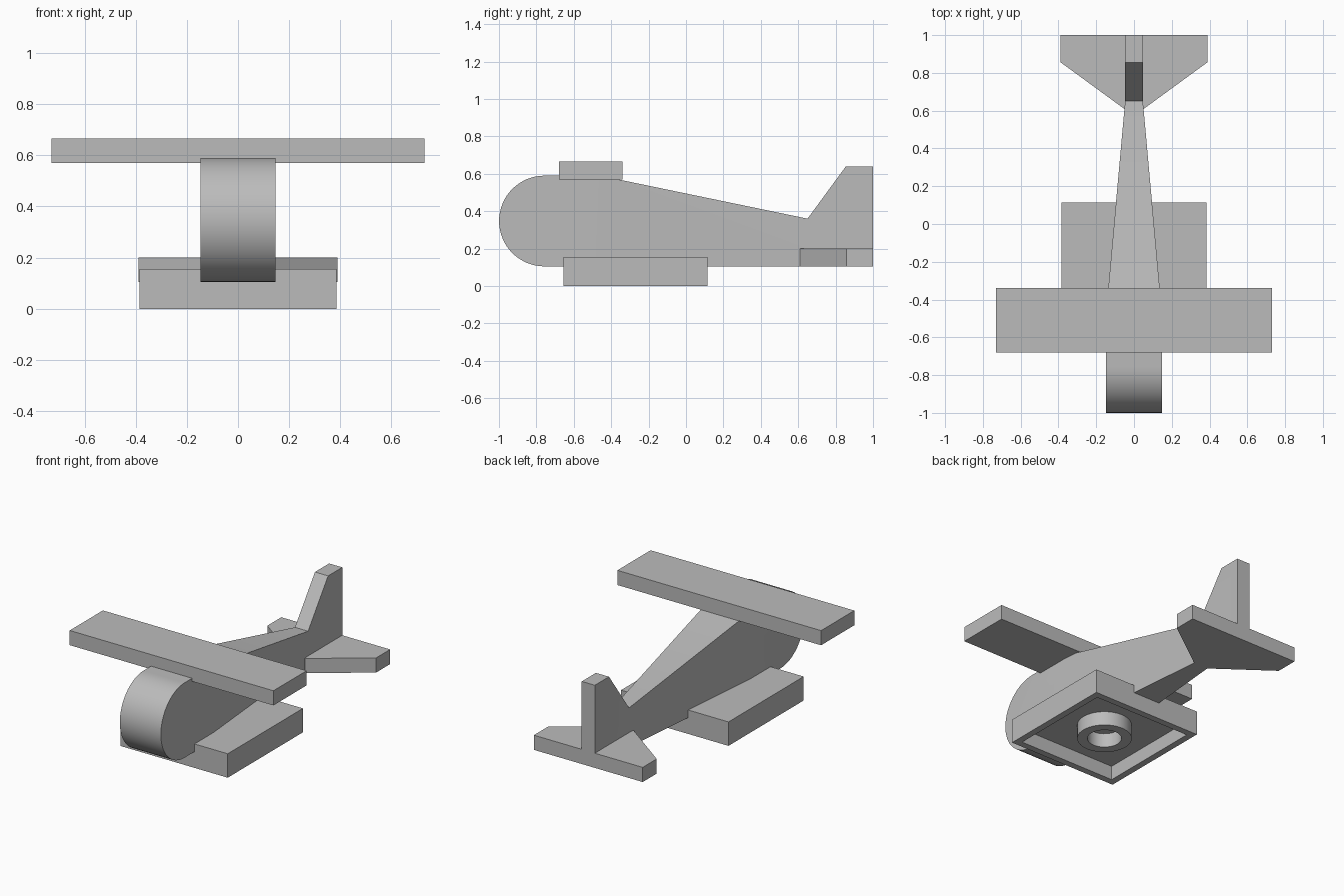
import bpy, bmesh, math
from mathutils import Vector

cube = bpy.data.objects.get("Cube")
if cube:
    bpy.data.objects.remove(cube, do_unlink=True)

grey = bpy.data.materials.new("plain_grey")
grey.use_nodes = True
COLOUR = (0.5, 0.5, 0.5, 1)
grey.diffuse_color = COLOUR
grey.node_tree.nodes["Principled BSDF"].inputs["Base Color"].default_value = COLOUR


def finish(name, bm, smooth=False):
    bmesh.ops.recalc_face_normals(bm, faces=bm.faces)
    mesh = bpy.data.meshes.new(name)
    bm.to_mesh(mesh)
    bm.free()
    obj = bpy.data.objects.new(name, mesh)
    bpy.context.collection.objects.link(obj)
    mesh.materials.append(grey)
    if smooth:
        bpy.ops.object.select_all(action='DESELECT')
        obj.select_set(True)
        bpy.context.view_layer.objects.active = obj
        bpy.ops.object.shade_smooth_by_angle(angle=math.radians(25))
    return obj


def prism(points, depth):
    """Extrude a closed outline of 3D points along a vector."""
    bm = bmesh.new()
    face = bm.faces.new([bm.verts.new(p) for p in points])
    new = bmesh.ops.extrude_face_region(bm, geom=[face])["geom"]
    bmesh.ops.translate(bm, vec=depth, verts=[v for v in new if isinstance(v, bmesh.types.BMVert)])
    return bm


def box(name, x, y0, y1, z0, z1):
    outline = [(-x, y0, z0), (x, y0, z0), (x, y1, z0), (-x, y1, z0)]
    return finish(name, prism(outline, Vector((0, 0, z1 - z0))))


# Fuselage and fin: one side profile with a round nose, tapered towards the tail
BOTTOM, RADIUS, NOSE_Y = 0.105, 0.2425, -0.757
TAPER_START, TAPER_END, WIDE, NARROW = -0.46, 0.65, 0.147, 0.047
profile = []
for i in range(33):
    a = math.pi * (0.5 + i / 32)
    profile.append((NOSE_Y + RADIUS * math.cos(a), BOTTOM + RADIUS + RADIUS * math.sin(a)))
profile += [(1, BOTTOM), (1, 0.64), (0.855, 0.64), (TAPER_END, 0.36), (TAPER_START, 0.59)]
bm = prism([(-1, y, z) for y, z in profile], Vector((2, 0, 0)))
for y in (TAPER_START, TAPER_END):
    bmesh.ops.bisect_plane(bm, geom=bm.verts[:] + bm.edges[:] + bm.faces[:],
                           plane_co=(0, y, 0), plane_no=(0, 1, 0))
for v in bm.verts:
    t = (v.co.y - TAPER_START) / (TAPER_END - TAPER_START)
    v.co.x *= WIDE + (NARROW - WIDE) * min(1, max(0, t))
finish("fuselage", bm, smooth=True)

# Main wing
box("wing", 0.73, -0.68, -0.34, 0.57, 0.665)

# Tailplane with swept front edges
half = [(0.39, 1), (0.39, 0.857), (0.052, 0.61)]
outline = half + [(-x, y) for x, y in reversed(half)]
finish("tailplane", prism([(x, y, BOTTOM) for x, y in outline], Vector((0, 0, 0.095))))

# Base block, hollowed from below
SIDE, MID_Y, TOP, CEILING, WALL = 0.385, -0.27, 0.155, 0.09, 0.06
base = box("base_block", SIDE, MID_Y - SIDE, MID_Y + SIDE, 0, TOP)
bm = bmesh.new()
bm.from_mesh(base.data)
under = min(bm.faces, key=lambda f: f.calc_center_median().z)
bmesh.ops.inset_region(bm, faces=[under], thickness=WALL)
new = bmesh.ops.extrude_face_region(bm, geom=[under])["geom"]
bmesh.ops.translate(bm, vec=(0, 0, CEILING), verts=[v for v in new if isinstance(v, bmesh.types.BMVert)])
if under.is_valid:
    bmesh.ops.delete(bm, geom=[under], context='FACES_ONLY')
bmesh.ops.recalc_face_normals(bm, faces=bm.faces)
bm.to_mesh(base.data)
bm.free()

# Round socket tube inside the base, spun from its wall section
bm = bmesh.new()
section = [(0.1, 0), (0.16, 0), (0.16, CEILING), (0.1, CEILING)]
verts = [bm.verts.new((r, MID_Y, z)) for r, z in section]
edges = [bm.edges.new((verts[i], verts[(i + 1) % 4])) for i in range(4)]
bmesh.ops.spin(bm, geom=verts + edges, cent=(0, MID_Y, 0), axis=(0, 0, 1),
               angle=2 * math.pi, steps=48, use_merge=True)
bmesh.ops.remove_doubles(bm, verts=bm.verts, dist=0.0005)
finish("socket_tube", bm, smooth=True)
